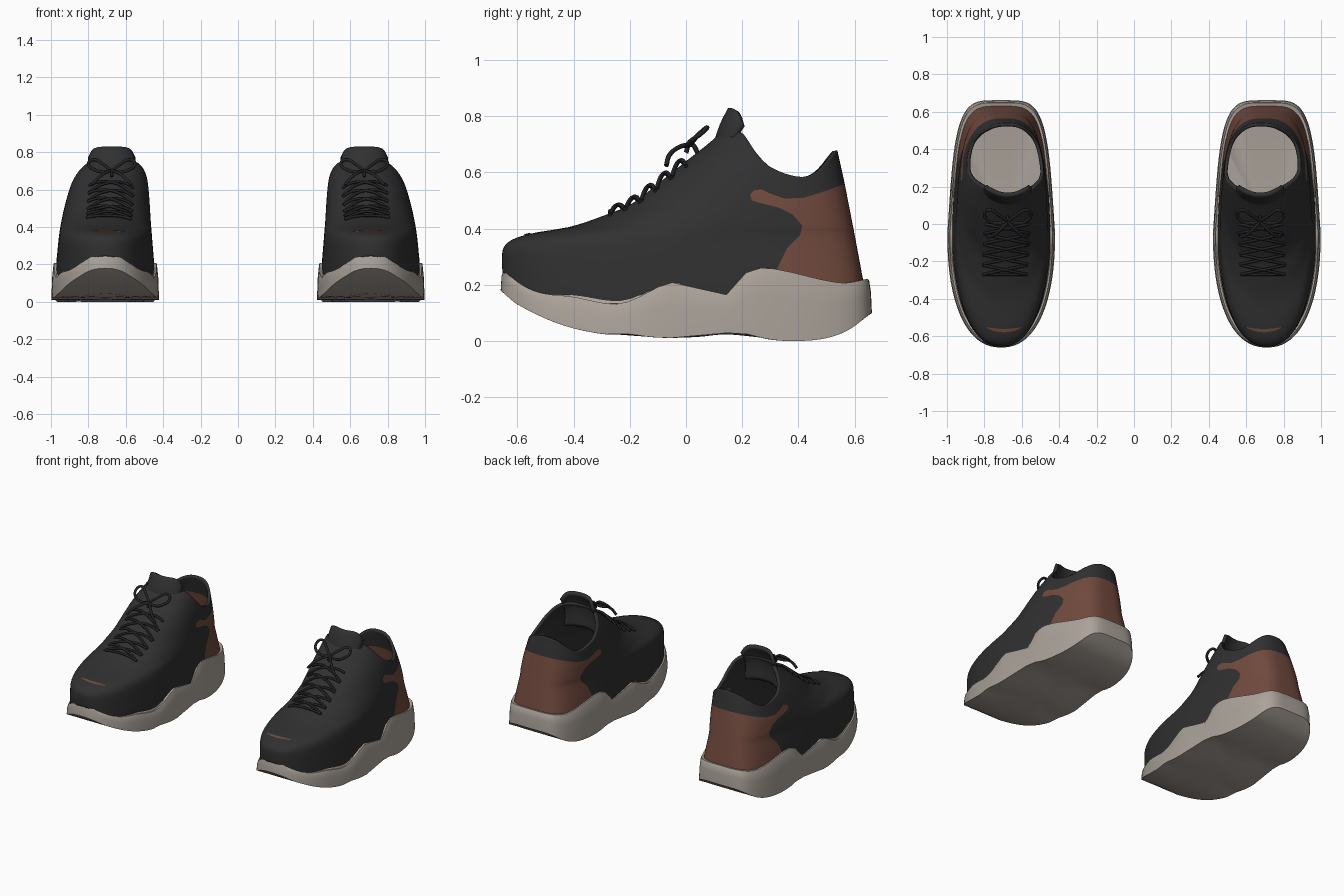
import bpy, bmesh
from math import sin, cos, pi, radians
from mathutils import Vector
from mathutils.bvhtree import BVHTree

if "Cube" in bpy.data.objects:
    bpy.data.objects.remove(bpy.data.objects["Cube"])


def material(name, r, g, b):
    m = bpy.data.materials.new(name)
    m.use_nodes = True
    m.diffuse_color = (r, g, b, 1)
    m.node_tree.nodes["Principled BSDF"].inputs["Base Color"].default_value = (r, g, b, 1)
    return m


black = material("black fabric", .03, .03, .03)
lace_black = material("lace black", .017, .017, .017)
brown = material("brown leather", .165, .068, .047)
beige = material("beige rubber", .41, .365, .325)


def spline(*pts):
    """Smooth function through (input, value) points."""
    def slope(i):
        a, b = pts[max(i - 1, 0)], pts[min(i + 1, len(pts) - 1)]
        return (b[1] - a[1]) / (b[0] - a[0])

    def f(v):
        v = min(max(v, pts[0][0]), pts[-1][0])
        i = 0
        while i < len(pts) - 2 and v > pts[i + 1][0]:
            i += 1
        (x0, y0), (x1, y1) = pts[i], pts[i + 1]
        h = x1 - x0
        t = (v - x0) / h
        s = t * t * (3 - 2 * t)
        return (y0 + (y1 - y0) * s + h * slope(i) * t * (1 - t) ** 2
                - h * slope(i + 1) * t * t * (1 - t))
    return f


def grid(rows, closed=True, caps=False):
    bm = bmesh.new()
    vs = [[bm.verts.new(p) for p in row] for row in rows]
    n = len(rows[0])
    for a, b in zip(vs, vs[1:]):
        for i in range(n if closed else n - 1):
            j = (i + 1) % n
            bm.faces.new((a[i], a[j], b[j], b[i]))
    if caps:
        bm.faces.new(vs[0][::-1])
        bm.faces.new(vs[-1])
    return bm


def finish(obj, thickness=0):
    """Adds wall thickness and the second shoe of the pair."""
    if thickness:
        s = obj.modifiers.new("thickness", 'SOLIDIFY')
        s.thickness, s.offset = thickness, -1
    m = obj.modifiers.new("pair", 'MIRROR')
    m.use_mirror_merge = False
    return obj


def mesh_object(name, bm, mats, thickness=0):
    me = bpy.data.meshes.new(name)
    bm.to_mesh(me)
    obj = bpy.data.objects.new(name, me)
    bpy.context.collection.objects.link(obj)
    for m in mats:
        me.materials.append(m)
    bpy.ops.object.select_all(action='DESELECT')
    obj.select_set(True)
    bpy.context.view_layer.objects.active = obj
    bpy.ops.object.shade_smooth_by_angle(angle=radians(42))
    return finish(obj, thickness)


def outline(a, cx, hw, yf, yb, n_front, n_back, mid, taper):
    """Point of a rounded foot outline at angle a."""
    c, s = cos(a), sin(a)
    n = n_back if s > 0 else n_front
    px = abs(c) ** (2 / n) * (1 if c > 0 else -1)
    py = abs(s) ** (2 / n)
    y = mid + py * (yb - mid) if s > 0 else mid - py * (mid - yf)
    return cx + hw * px * (1 - taper * py * (s > 0)), y


COLS = 112
angles = [2 * pi * i / COLS for i in range(COLS)]

# Sole: wavy top edge, rockered bottom
sole_top = spline((-.66, .27), (-.6, .21), (-.52, .172), (-.4, .157), (-.27, .132), (-.2, .142),
                  (-.08, .2), (0, .212), (.06, .2), (.12, .167), (.16, .172), (.21, .24),
                  (.27, .26), (.35, .25), (.5, .215), (.57, .207), (.65, .222))
sole_bottom = spline((-.66, .18), (-.6, .13), (-.45, .06), (-.3, .025), (-.22, .026), (-.1, .012),
                     (.05, .015), (.18, .03), (.3, .005), (.4, 0), (.5, .01), (.58, .04), (.66, .1))


def sole_ring(sx, sy, height):
    ring = []
    for a in angles:
        x, y = outline(a, .71, .288 * sx, -.66 * sy, .662 * sy, 2.3, 4.5, -.05 * sy, .16)
        ring.append((x, y, height(y)))
    return ring


sole = [sole_ring(s, s, sole_bottom) for s in (.02, .2, .4, .6, .75, .88, .95, 1)]
sole += [sole_ring(.985, .995, lambda y: .6 * sole_top(y) + .4 * sole_bottom(y)),
         sole_ring(.96, .985, lambda y: sole_top(y) - .006),
         sole_ring(.95, .978, sole_top), sole_ring(.92, .96, sole_top)]
sole += [sole_ring(s, s, lambda y: .205) for s in (.84, .02)]
mesh_object("soles", grid(sole, caps=True), [beige])

# Upper: stacked foot outlines, trimmed to the sole line and the collar line
toe_line = spline((.15, -.648), (.3, -.655), (.34, -.645), (.365, -.61), (.385, -.54), (.405, -.42),
                  (.44, -.31), (.485, -.2), (.56, -.1), (.64, 0), (.72, .1), (.8, .18))
heel_line = spline((.15, .64), (.22, .63), (.56, .565), (.7, .535), (.8, .52))
half_width = spline((.15, .264), (.2, .262), (.4, .243), (.6, .212), (.7, .182), (.76, .155), (.8, .14))
centre_x = spline((.15, .71), (.4, .707), (.6, .69), (.7, .675), (.8, .66))
collar = spline((.1, .735), (.15, .75), (.2, .74), (.25, .67), (.3, .62), (.4, .585), (.46, .6), (.54, .68))


def upper_point(a, z):
    yf, yb = toe_line(z), heel_line(z)
    blend = min(max((z - .22) / .42, 0), 1)
    return outline(a, centre_x(z), half_width(z), yf, yb, 2.3, 4 - 1.5 * blend, (yf + yb) / 2, .13)


def settle(a, line, z):
    for _ in range(40):
        z = .6 * z + .4 * line(upper_point(a, z)[1])
    return z


limits = [(settle(a, sole_top, .2) - .02, settle(a, collar, .65)) for a in angles]
LEVELS = 56
rows = []
for k in range(LEVELS + 1):
    zs = [lo + (hi - lo) * k / LEVELS for lo, hi in limits]
    rows.append([(*upper_point(a, z), z) for a, z in zip(angles, zs)])
upper = grid(rows)
surface = BVHTree.FromBMesh(upper)

# Heel panel: cut its border into the upper, then colour the faces inside
panel = [(.325, .1), (.325, .26), (.36, .33), (.405, .375), (.415, .41), (.38, .45), (.33, .475),
         (.27, .49), (.235, .5), (.228, .52), (.24, .535), (.27, .54), (.3, .525), (.35, .507),
         (.42, .51), (.5, .535), (.58, .565), (.8, .565), (.8, .1)]


def inside(y, z):
    hit = False
    for (y0, z0), (y1, z1) in zip(panel, panel[1:] + panel[:1]):
        if (z0 > z) != (z1 > z) and y < y0 + (z - z0) * (y1 - y0) / (z1 - z0):
            hit = not hit
    return hit


for p, q in zip(panel[:-2], panel[1:-1]):
    near = []
    for f in upper.faces:
        spans = zip(p, q, zip(*[(v.co.y, v.co.z) for v in f.verts]))
        if all(max(s) > min(a, b) - .001 and min(s) < max(a, b) + .001 for a, b, s in spans):
            near.append(f)
    parts = set(near) | {e for f in near for e in f.edges} | {v for f in near for v in f.verts}
    bmesh.ops.bisect_plane(upper, geom=list(parts), dist=.0002, plane_co=(0, *p),
                           plane_no=Vector((0, p[1] - q[1], q[0] - p[0])).normalized())
for f in upper.faces:
    c = f.calc_center_median()
    f.material_index = int(inside(c.y, c.z))
mesh_object("uppers", upper, [black, brown], .018)


def drop(x, y, lift):
    hit = surface.ray_cast(Vector((x, y, 2)), Vector((0, 0, -1)))[0]
    return (x, y, (hit.z if hit else .7) + lift)


# Toe mark: thin curved plate
steps = [i / 8 - 1 for i in range(17)]
mark = [[drop(.695 + .09 * t, -.57 + .016 * t * t + side * (.009 - .006 * t * t), .004) for t in steps]
        for side in (-1, 1)]
mesh_object("toe_marks", grid(mark, closed=False), [brown])

# Tongue: curved flap with rounded corners
tongue_y = spline((.58, .1), (.7, .1), (.77, .12), (.83, .15))
tongue = []
for k in range(13):
    z = .58 + .25 * k / 12
    tongue.append([(.675 + .128 * t, tongue_y(z) + .05 * t * t, z - .06 * t ** 6 * k / 12) for t in steps])
mesh_object("tongues", grid(tongue, closed=False), [black], .02)


def lace(name, paths, radius):
    cu = bpy.data.curves.new(name, 'CURVE')
    cu.dimensions = '3D'
    cu.bevel_depth, cu.bevel_resolution, cu.resolution_u = radius, 2, 5
    cu.use_fill_caps = True
    for path in paths:
        sp = cu.splines.new('BEZIER')
        sp.bezier_points.add(len(path) - 1)
        for b, p in zip(sp.bezier_points, path):
            b.co = p
            b.handle_left_type = b.handle_right_type = 'AUTO'
    cu.materials.append(lace_black)
    obj = bpy.data.objects.new(name, cu)
    bpy.context.collection.objects.link(obj)
    finish(obj)


# Crossed laces draped over the throat
crossings = [[drop(.69 + .12 * t, -.27, .008) for t in steps[::2]]]
for r in range(5):
    for side in (-1, 1):
        crossings.append([drop(.69 - .003 * r + .12 * t * side, -.245 + .055 * r + .025 * t,
                               .008 + .012 * (1 - t * t)) for t in steps[::2]])
lace("crossed_laces", crossings, .0075)

# Bow: two loops, two loose ends and a knot
knot = Vector((.675, .015, .7))
loop = [(0, 0, 0), (.045, .03, .035), (.1, .06, .06), (.125, .04, .04), (.1, 0, .01), (.05, -.01, -.005), (0, 0, 0)]
end = [(0, 0, 0), (.035, -.04, -.01), (.075, -.075, -.04), (.105, -.085, -.075)]
bow = [[knot + Vector((x * side, y, z)) for x, y, z in path] for path in (loop, end) for side in (-1, 1)]
bow.append([knot + Vector((0, .03, -.035)), knot, knot + Vector((0, -.015, -.03))])
lace("bows", bow, .0085)
